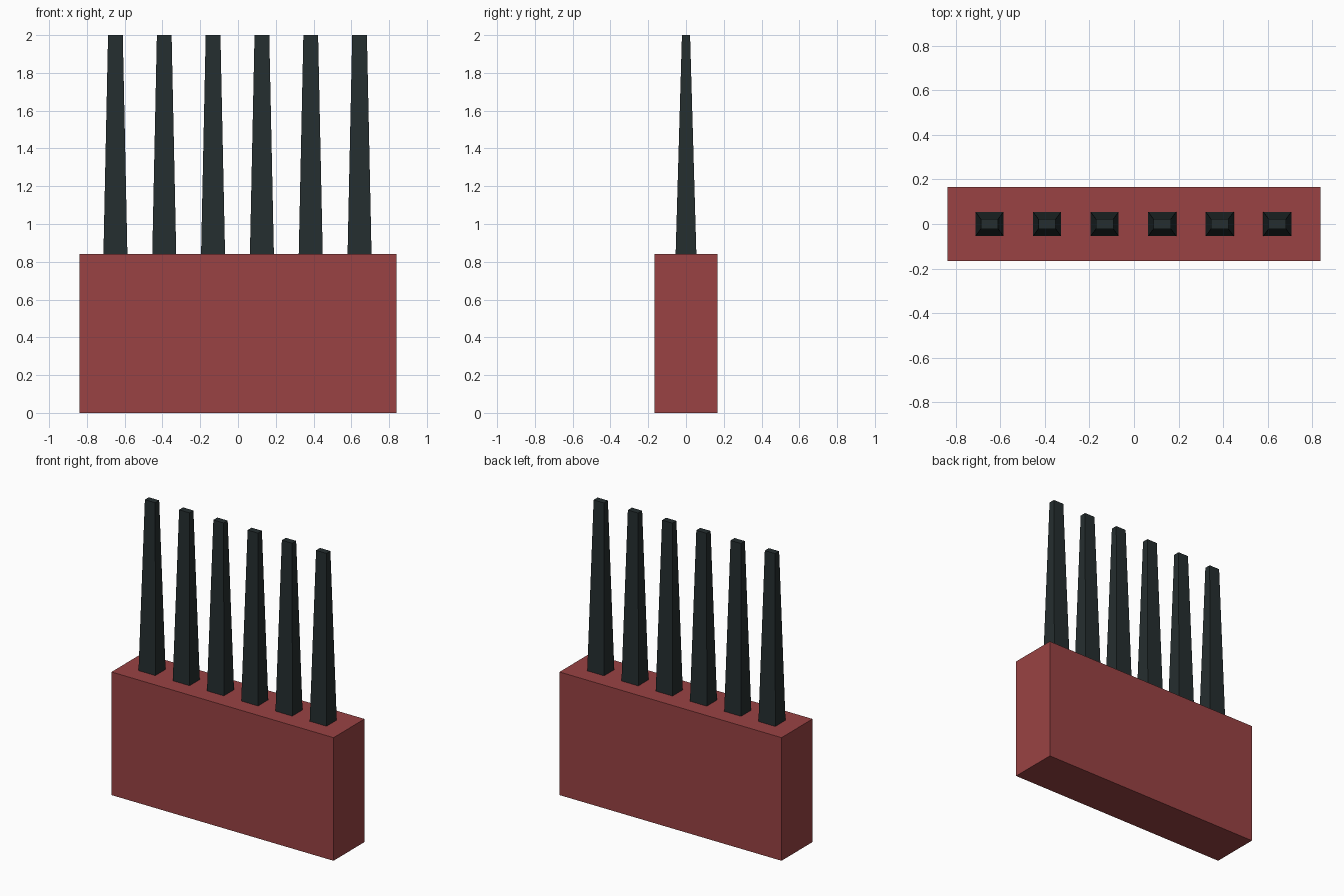
import bpy, bmesh

if "Cube" in bpy.data.objects:
    bpy.data.objects.remove(bpy.data.objects["Cube"])


def material(name, rgb):
    m = bpy.data.materials.new(name)
    m.diffuse_color = (*rgb, 1.0)
    m.use_nodes = True
    m.node_tree.nodes["Principled BSDF"].inputs["Base Color"].default_value = m.diffuse_color
    return m


def tapered_box(name, x, z0, z1, bottom, top, mat):
    """Box from z0 to z1 with separate (width, depth) at bottom and top."""
    bm = bmesh.new()
    bmesh.ops.create_cube(bm, size=1)
    for v in bm.verts:
        w, d = top if v.co.z > 0 else bottom
        v.co = (v.co.x * w, v.co.y * d, z1 if v.co.z > 0 else z0)
    mesh = bpy.data.meshes.new(name)
    bm.to_mesh(mesh)
    bm.free()
    mesh.materials.append(mat)
    ob = bpy.data.objects.new(name, mesh)
    ob.location.x = x
    bpy.context.collection.objects.link(ob)
    return ob


red = material("brick red", (0.32, 0.055, 0.057))
dark = material("dark slate", (0.018, 0.027, 0.028))

# Solid handle block
tapered_box("base_block", 0, 0, 0.84, (1.676, 0.334), (1.676, 0.334), red)

# Row of six tapered prongs
COUNT, FIRST, STEP = 6, -0.649, 0.2585
for i in range(COUNT):
    tapered_box(f"prong_{i + 1}", FIRST + i * STEP, 0.84, 2.0,
                (0.127, 0.11), (0.078, 0.043), dark)
